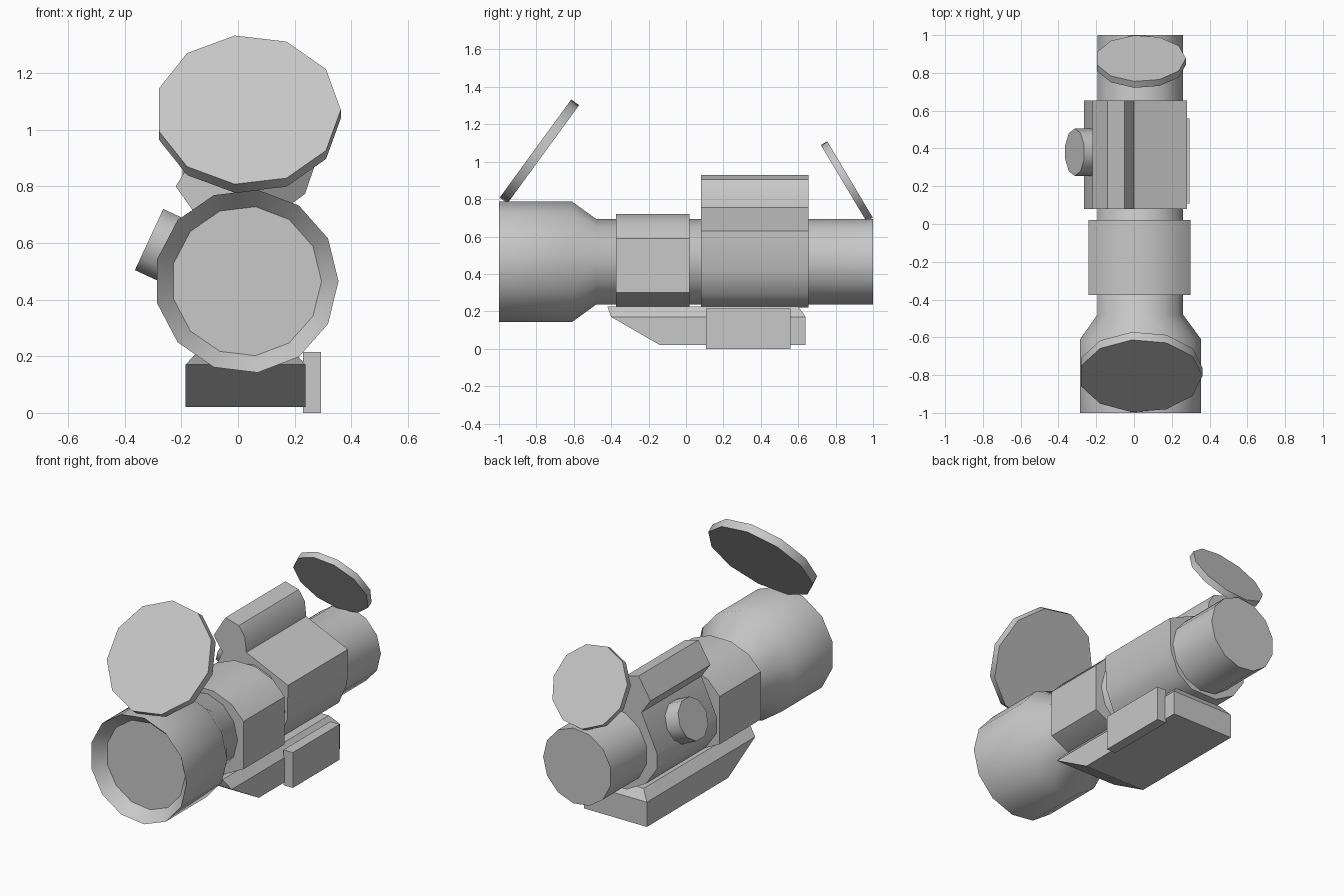
import bpy, bmesh, math
from mathutils import Vector

if "Cube" in bpy.data.objects:
    bpy.data.objects.remove(bpy.data.objects["Cube"], do_unlink=True)

grey = bpy.data.materials.new("plain grey")
grey.use_nodes = True
GREY = (0.58, 0.58, 0.58, 1)
grey.diffuse_color = GREY
grey.node_tree.nodes["Principled BSDF"].inputs["Base Color"].default_value = GREY

CX, CZ = 0.03, 0.465  # optical axis


def loft(name, rings, smooth=40):
    """Skin matching rings of points and close both ends."""
    bm = bmesh.new()
    loops = [[bm.verts.new(p) for p in ring] for ring in rings]
    n = len(loops[0])
    for a, b in zip(loops, loops[1:]):
        for i in range(n):
            j = (i + 1) % n
            bm.faces.new((a[i], a[j], b[j], b[i]))
    bm.faces.new(loops[0])
    bm.faces.new(loops[-1])
    bmesh.ops.recalc_face_normals(bm, faces=bm.faces)
    mesh = bpy.data.meshes.new(name)
    bm.to_mesh(mesh)
    bm.free()
    mesh.materials.append(grey)
    ob = bpy.data.objects.new(name, mesh)
    bpy.context.collection.objects.link(ob)
    bpy.ops.object.select_all(action='DESELECT')
    bpy.context.view_layer.objects.active = ob
    ob.select_set(True)
    bpy.ops.object.shade_smooth_by_angle(angle=math.radians(smooth))
    return ob


def ring(center, u, v, r, n):
    """Regular polygon in the plane of u and v, first corner along u."""
    c, u, v = Vector(center), Vector(u).normalized(), Vector(v).normalized()
    return [c + r * (u * math.cos(t) + v * math.sin(t))
            for t in (math.tau * i / n for i in range(n))]


def disc(name, center, u, v, r, n, offset):
    """Polygonal disc from its outer face to the face shifted by offset."""
    c = Vector(center)
    loft(name, [ring(c, u, v, r, n), ring(c + Vector(offset), u, v, r, n)])


def prism(name, profile, y0, y1):
    """Extrude an x-z profile along y."""
    loft(name, [[(x, y, z) for x, z in profile] for y in (y0, y1)])


def rect(x0, x1, y0, y1, z):
    return [(x0, y0, z), (x1, y0, z), (x1, y1, z), (x0, y1, z)]


# Scope tube with recessed front lens, flared bell and flat rear
sections = [(-0.93, 0.265), (-1, 0.325), (-0.61, 0.325), (-0.48, 0.23), (1, 0.23)]
loft("scope_tube", [ring((CX, y, CZ), (1, 0, 0), (0, 0, 1), r, 13) for y, r in sections])

# Clamp collar with domed top
half = [(0.12, 0.225), (0.27, 0.30), (0.27, 0.59), (0.19, 0.672), (0.07, 0.72)]
collar = [(CX + x, z) for x, z in half] + [(CX - x, z) for x, z in reversed(half)]
prism("clamp_collar", collar, -0.375, 0.02)

# Central housing with the raised lobe on one side
housing = [(0, 0.755), (0.28, 0.63), (0.275, 0.42), (0.22, 0.29), (0.12, 0.22),
           (-0.06, 0.22), (-0.19, 0.29), (-0.265, 0.40), (-0.265, 0.49),
           (-0.16, 0.715), (-0.22, 0.80), (-0.14, 0.93), (-0.05, 0.905), (-0.01, 0.845)]
prism("central_housing", housing, 0.08, 0.655)

# Adjustment knob on the slanted side
disc("adjustment_knob", (-0.314, 0.38, 0.612), (0, 1, 0), (0.42, 0, 0.906),
     0.125, 10, (0.13, 0, -0.06))

# Hinged lens covers, swung open
disc("front_lens_cover", (0.035, -0.805, 1.07), (1, 0, 0), (0, 0.589, 0.808),
     0.328, 11, (0, 0.042, -0.03))
disc("rear_lens_cover", (CX + 0.005, 0.877, 0.905), (1, 0, 0), (0, -0.513, 0.858),
     0.24, 11, (0, -0.034, -0.02))

# Mount with sloped front and chamfered top
loft("mount_base", [rect(-0.185, 0.238, -0.14, 0.64, 0.02),
                    rect(-0.185, 0.238, -0.40, 0.64, 0.17),
                    rect(-0.135, 0.19, -0.42, 0.60, 0.225)], 25)

# Side clamp plate
loft("mount_side_plate", [rect(0.23, 0.293, 0.108, 0.558, 0),
                          rect(0.23, 0.293, 0.108, 0.558, 0.215)], 25)
